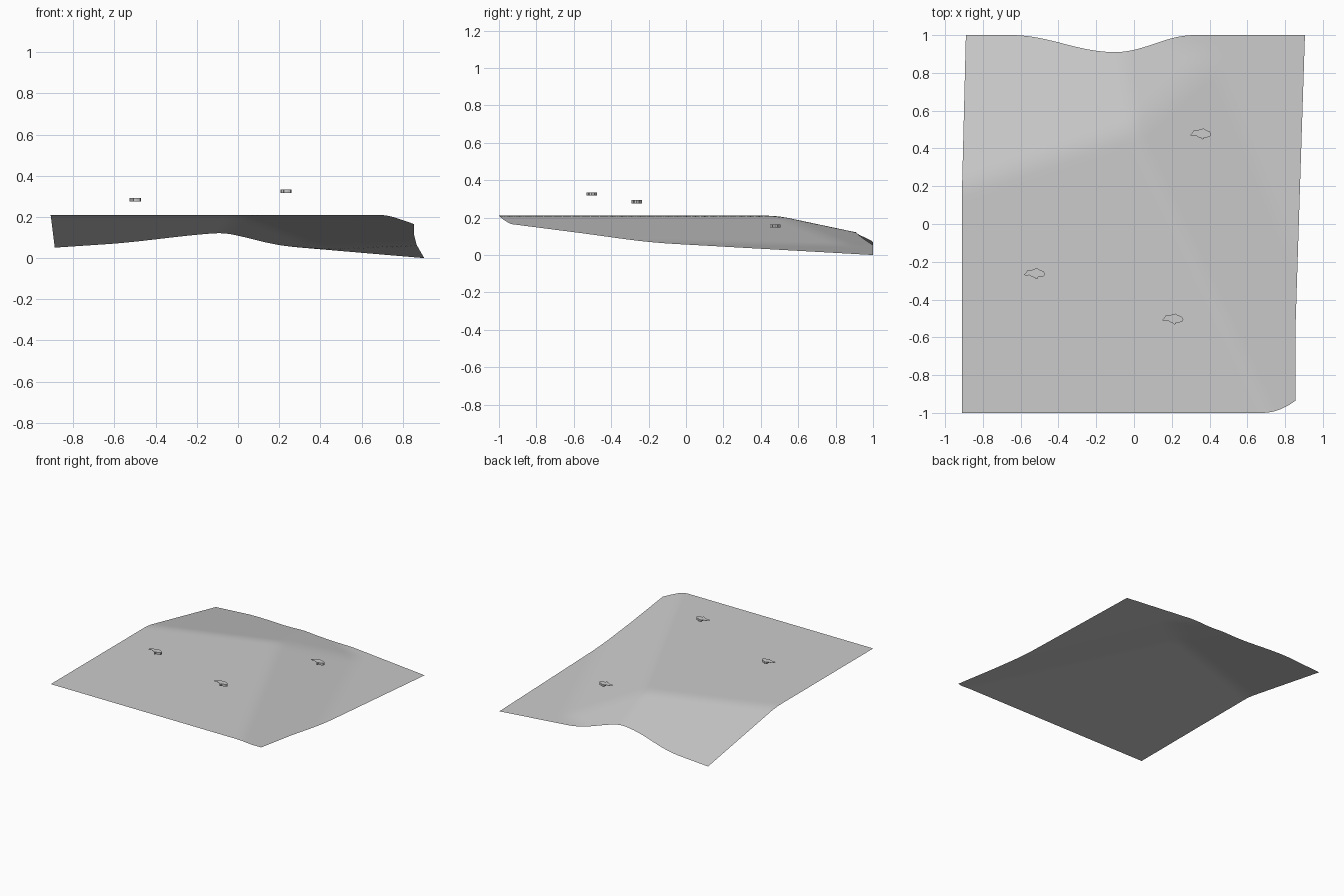
import bpy, bmesh, math

if "Cube" in bpy.data.objects:
    bpy.data.objects.remove(bpy.data.objects["Cube"])

grey = bpy.data.materials.new("plain grey")
grey.diffuse_color = (0.6, 0.6, 0.6, 1)
grey.use_nodes = True
grey.node_tree.nodes["Principled BSDF"].inputs["Base Color"].default_value = grey.diffuse_color


def add_object(name, bm):
    mesh = bpy.data.meshes.new(name)
    bm.to_mesh(mesh)
    bm.free()
    mesh.materials.append(grey)
    obj = bpy.data.objects.new(name, mesh)
    bpy.context.collection.objects.link(obj)
    return obj


def soft_min(a, b, k=0.012):
    h = max(k - abs(a - b), 0) / k
    return min(a, b) - h * h * k / 4


def half_wave(t):
    return 0.5 * (1 + math.cos(math.pi * min(abs(t), 1)))


# Terrain height: plateau, back slope, right-hand slopes and a low valley floor
def height(x, y):
    back_slope = 0.21 - 0.2 * (y - 0.5 - x / 3)
    right_slope = 0.21 - 0.269 * x - 0.129 * (y - 0.5)
    ridge_slope = 0.21 - 0.169 * x - 0.24 * (y - 0.5)
    valley = 0.056 - 0.085 * (x - 0.25) - 0.053 * (y - 0.99)
    side = soft_min(right_slope, ridge_slope)
    side = -soft_min(-side, -valley)
    return max(0, soft_min(0.21, soft_min(back_slope, side)))


# Terrain sheet with slightly drawn-in edges
NX, NY = 72, 80
bm = bmesh.new()
rows = []
for j in range(NY + 1):
    v = j / NY
    yy = -1 + 2 * v
    left = -0.91 + 0.02 * max(0, (yy - 0.2) / 0.8)
    right = 0.855 + 0.05 * max(0, (yy + 0.6) / 1.6)
    row = []
    for i in range(NX + 1):
        x = left + (right - left) * i / NX
        width = 0.55 if x < -0.1 else 0.42
        back = 1 - 0.09 * half_wave((x + 0.1) / width)
        front = -1 + 0.065 * (max(0, x - 0.68) / 0.175) ** 2
        y = front + (back - front) * v
        row.append(bm.verts.new((x, y, height(x, y))))
    rows.append(row)
for j in range(NY):
    for i in range(NX):
        f = bm.faces.new((rows[j][i], rows[j][i + 1],
                          rows[j + 1][i + 1], rows[j + 1][i]))
        f.smooth = True
add_object("terrain_sheet", bm)

# Small floating markers: a thin lobed cap, thickened on its right half
LEFT = [(0.0, 0.026), (-0.018, 0.018), (-0.038, 0.018), (-0.047, 0.004),
        (-0.056, -0.006), (-0.045, -0.012), (-0.028, -0.007),
        (-0.012, -0.018), (0.0, -0.02)]
RIGHT = [(0.0, -0.02), (0.006, -0.029), (0.015, -0.027), (0.018, -0.018),
         (0.034, -0.018), (0.05, -0.012), (0.055, -0.001),
         (0.046, 0.013), (0.026, 0.02), (0.015, 0.028), (0.0, 0.026)]


def marker(name, cx, cy, top):
    bm = bmesh.new()
    for outline, depth in ((LEFT, 0.002), (RIGHT, 0.017)):
        face = bm.faces.new([bm.verts.new((cx + x, cy + y, top - depth))
                             for x, y in outline])
        out = bmesh.ops.extrude_face_region(bm, geom=[face])
        verts = [g for g in out["geom"] if isinstance(g, bmesh.types.BMVert)]
        bmesh.ops.translate(bm, verts=verts, vec=(0, 0, depth))
    bmesh.ops.recalc_face_normals(bm, faces=bm.faces)
    add_object(name, bm)


marker("left_marker", -0.526, -0.263, 0.293)
marker("front_marker", 0.206, -0.503, 0.334)
marker("back_marker", 0.354, 0.477, 0.164)
